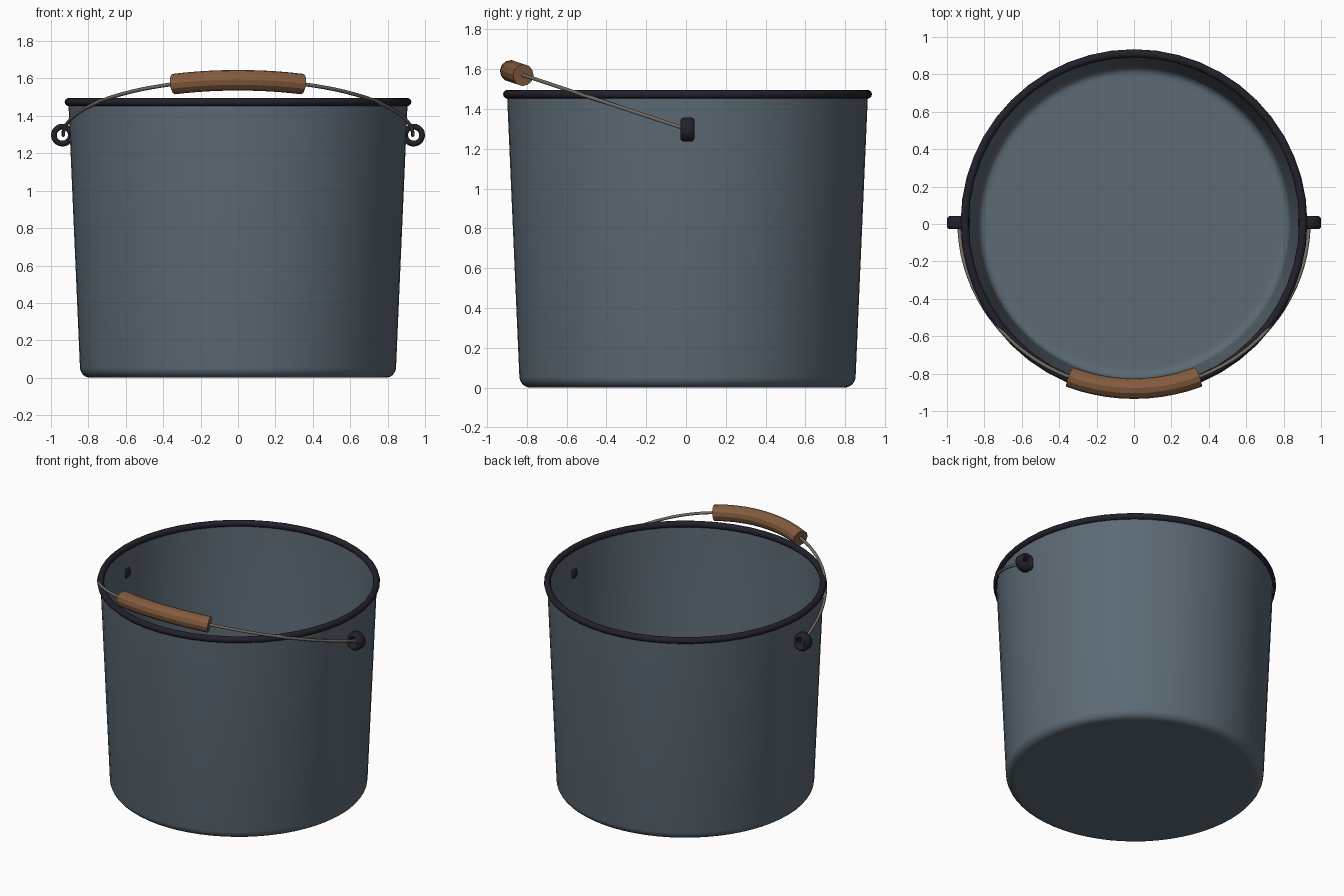
import bpy, bmesh
from math import sin, cos, pi, radians
from mathutils import Vector, Matrix

cube = bpy.data.objects.get("Cube")
if cube:
    bpy.data.objects.remove(cube, do_unlink=True)

CENTRE_Y = 0.0075      # the pail sits slightly back to balance the tipped handle
PIVOT_Z = 1.297
TILT = radians(18.3)
BAIL_R = 0.935


def material(name, rgb, roughness=0.6):
    m = bpy.data.materials.new(name)
    m.use_nodes = True
    m.diffuse_color = (*rgb, 1)
    bsdf = m.node_tree.nodes["Principled BSDF"]
    bsdf.inputs["Base Color"].default_value = (*rgb, 1)
    bsdf.inputs["Roughness"].default_value = roughness
    return m


slate = material("slate_blue_enamel", (0.107, 0.144, 0.175))
dark = material("dark_trim", (0.016, 0.015, 0.024))
steel = material("wire_steel", (0.16, 0.144, 0.122))
wood = material("brown_wood", (0.23, 0.107, 0.048))


def loft(name, rings, mat, loop=False, smooth=35):
    """Skin a list of closed rings; either join last to first or cap the ends."""
    bm = bmesh.new()
    rows = [[bm.verts.new(p) for p in ring] for ring in rings]
    pairs = list(zip(rows, rows[1:]))
    if loop:
        pairs.append((rows[-1], rows[0]))
    else:
        bm.faces.new(rows[0])
        bm.faces.new(rows[-1])
    for a, b in pairs:
        n = len(a)
        for i in range(n):
            j = (i + 1) % n
            bm.faces.new((a[i], a[j], b[j], b[i]))
    bmesh.ops.recalc_face_normals(bm, faces=bm.faces)
    mesh = bpy.data.meshes.new(name)
    bm.to_mesh(mesh)
    bm.free()
    mesh.materials.append(mat)
    ob = bpy.data.objects.new(name, mesh)
    bpy.context.collection.objects.link(ob)
    bpy.ops.object.select_all(action='DESELECT')
    ob.select_set(True)
    bpy.context.view_layer.objects.active = ob
    if smooth:
        bpy.ops.object.shade_smooth_by_angle(angle=radians(smooth))
    return ob


def lathe(name, profile, segs, mat, matrix, loop=False, smooth=35):
    """Turn (radius, height) points about the local z axis."""
    rings = [[matrix @ Vector((r * cos(2 * pi * i / segs), r * sin(2 * pi * i / segs), z))
              for i in range(segs)] for r, z in profile]
    return loft(name, rings, mat, loop, smooth)


def arc_tube(name, half_angle, radius, steps, sides, mat, smooth):
    """Tube along the handle's arc, in the tipped plane through both lugs."""
    forward = Vector((0, -cos(TILT), sin(TILT)))
    side = Vector((1, 0, 0))
    up = side.cross(forward)
    pivot = Vector((0, CENTRE_Y, PIVOT_Z))
    rings = []
    for k in range(steps + 1):
        a = half_angle * (2 * k / steps - 1)
        out = side * sin(a) + forward * cos(a)
        rings.append([pivot + out * BAIL_R
                      + radius * (out * cos(t) + up * sin(t))
                      for t in (2 * pi * (i + 0.5) / sides for i in range(sides))])
    return loft(name, rings, mat, smooth=smooth)


base = Matrix.Translation((0, CENTRE_Y, 0))

# Tapered pail wall with rounded foot, outer skin then inner skin
wall, fillet = 0.01, 0.056


def skin(inset):
    r = fillet - inset
    pts = [(0.765, inset)]
    for k in range(7):
        a = radians(88) * k / 6
        pts.append((0.789 + r * sin(a), fillet - r * cos(a)))
    return pts + [(0.907 - inset, 1.475)]


lathe("pail_body", skin(0) + skin(wall)[::-1], 64, slate, base)

# Rolled rim
rim = [(0.905 + 0.022 * cos(2 * pi * k / 12), 1.474 + 0.022 * sin(2 * pi * k / 12))
       for k in range(12)]
lathe("rolled_rim", rim, 48, dark, base, loop=True, smooth=40)

# Chunky ring lugs, one per side, holes running front to back
half, cut = 0.034, 0.01
lug = [(0.03, -half + cut), (0.03 + cut, -half), (0.061 - cut, -half), (0.061, -half + cut),
       (0.061, half - cut), (0.061 - cut, half), (0.03 + cut, half), (0.03, half - cut)]
for name, s in (("left_lug", 1), ("right_lug", -1)):
    place = Matrix.Translation((s * 0.939, CENTRE_Y, PIVOT_Z)) @ Matrix.Rotation(pi / 2, 4, 'X')
    lathe(name, lug, 20, dark, place, loop=True, smooth=50)

# Wire handle and its wooden grip
arc_tube("wire_handle", pi / 2, 0.01, 48, 8, steel, 60)
arc_tube("wooden_grip", radians(21.6), 0.055, 10, 12, wood, 25)
